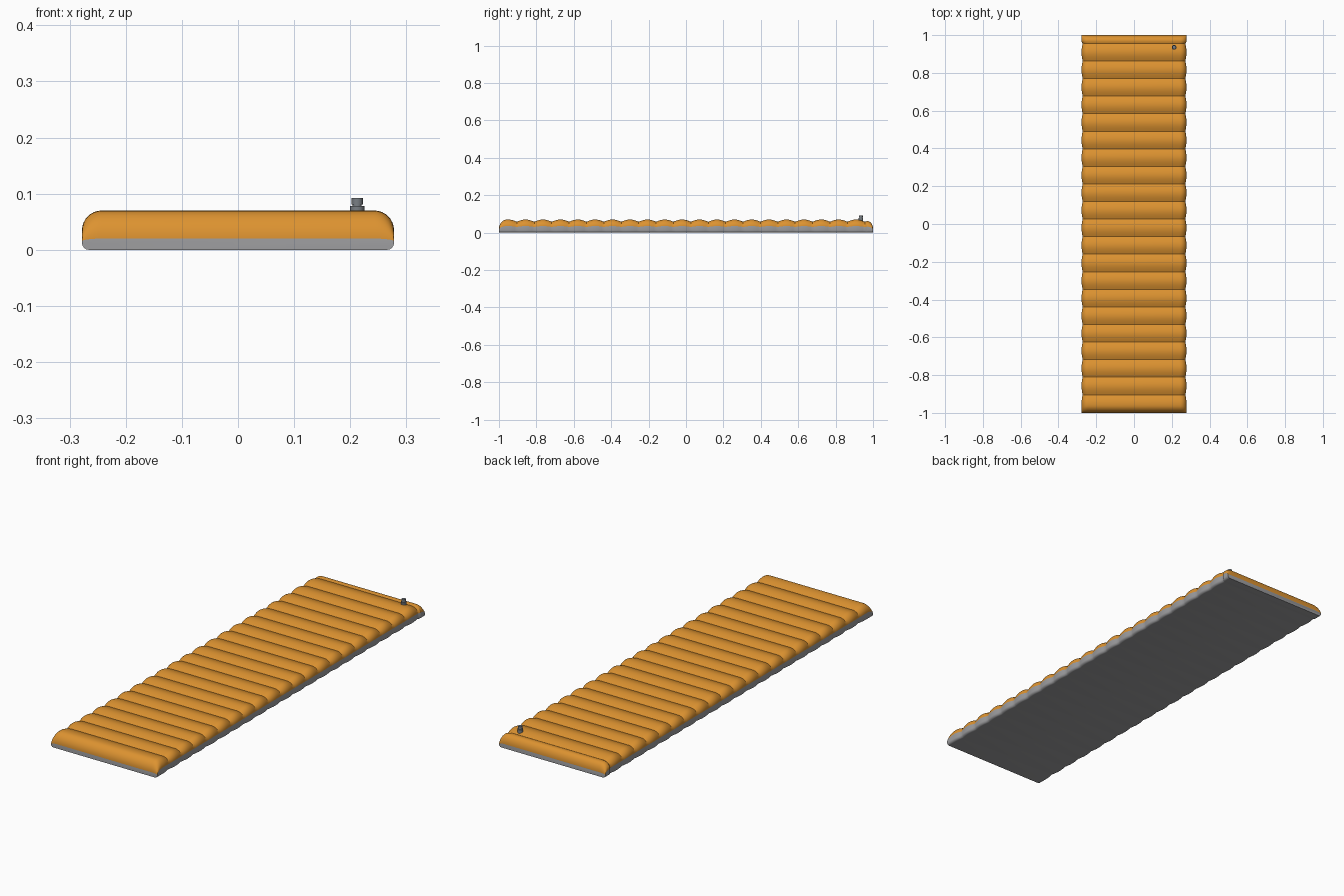
import bpy, bmesh, math

if "Cube" in bpy.data.objects:
    bpy.data.objects.remove(bpy.data.objects["Cube"])

HALF_W, TOP, END_H = 0.278, 0.07, 0.02
PITCH, VALLEY_Y = 0.093, 0.956
R_LOW, R_TOP = 0.012, 0.035


def material(name, rgb):
    m = bpy.data.materials.new(name)
    m.diffuse_color = (*rgb, 1)
    m.use_nodes = True
    m.node_tree.nodes["Principled BSDF"].inputs["Base Color"].default_value = m.diffuse_color
    return m


orange = material("orange fabric", (0.72, 0.29, 0.03))
grey = material("grey fabric", (0.34, 0.34, 0.35))
dark = material("valve grey", (0.19, 0.21, 0.23))


def bump(y):
    """0 in the grooves, 1 on the ridges."""
    return abs(math.sin(math.pi * (y - VALLEY_Y) / PITCH))


def height(y):
    h = 0.058 + 0.012 * bump(y)
    d = min((1 - abs(y)) / 0.043, 1)
    if y < -0.957:
        h = TOP
    return END_H + (h - END_H) * math.sqrt(max(0, 1 - (1 - d) ** 2))


def section(y):
    """Closed cross-section: right half from bottom to top, then mirrored."""
    h = height(y)
    inset = 0 if abs(y) > 0.957 else 0.006 * (1 - bump(y))
    w = HALF_W - inset
    half = []
    for i in range(5):
        a = math.pi / 2 * i / 4
        half.append((w - R_LOW + R_LOW * math.sin(a), R_LOW * (1 - math.cos(a))))
    squash = (h - R_LOW) / (TOP - R_LOW)
    for i in range(9):
        a = math.pi / 2 * i / 8
        z = TOP - R_TOP + R_TOP * math.sin(a)
        half.append((w - R_TOP + R_TOP * math.cos(a), R_LOW + (z - R_LOW) * squash))
    pts = half + [(-x, z) for x, z in reversed(half)]
    return [(x, y, z) for x, z in pts]


# Ribbed mat: stations fall exactly on the grooves, with extra ones at the ends
stations = {round(VALLEY_Y - PITCH * k / 8, 5) for k in range(0, 165)}
stations |= {round(s * (1 - 0.043 * (1 - math.cos(math.pi / 2 * i / 8))), 5)
             for i in range(9) for s in (-1, 1)}
stations = sorted(y for y in stations if abs(y) <= 1)

bm = bmesh.new()
rings = [[bm.verts.new(p) for p in section(y)] for y in stations]
n = len(rings[0])
for a, b in zip(rings, rings[1:]):
    for j in range(n):
        k = (j + 1) % n
        f = bm.faces.new((a[j], a[k], b[k], b[j]))
        # Lower shell (underside and lower side walls) is grey
        lower = j < 5 or j >= n - 6
        f.material_index = 1 if lower else 0
for ring in (rings[0], rings[-1]):
    bm.faces.new(ring).material_index = 1
bmesh.ops.recalc_face_normals(bm, faces=bm.faces[:])
mesh = bpy.data.meshes.new("ribbed_mat")
bm.to_mesh(mesh)
bm.free()
mesh.materials.append(orange)
mesh.materials.append(grey)
mat_obj = bpy.data.objects.new("ribbed_mat", mesh)
bpy.context.collection.objects.link(mat_obj)


def smooth(obj):
    bpy.ops.object.select_all(action='DESELECT')
    obj.select_set(True)
    bpy.context.view_layer.objects.active = obj
    bpy.ops.object.shade_smooth_by_angle(angle=math.radians(30))


smooth(mat_obj)

# Inflation valve near the back right corner
for name, r, z0, z1 in (("valve_base", 0.0125, 0.055, 0.078),
                        ("valve_stem", 0.008, 0.076, 0.083),
                        ("valve_cap", 0.010, 0.081, 0.092)):
    bpy.ops.mesh.primitive_cylinder_add(vertices=24, radius=r, depth=z1 - z0,
                                        location=(0.2125, 0.935, (z0 + z1) / 2))
    o = bpy.context.object
    o.name = name
    o.data.materials.append(dark)
    smooth(o)
